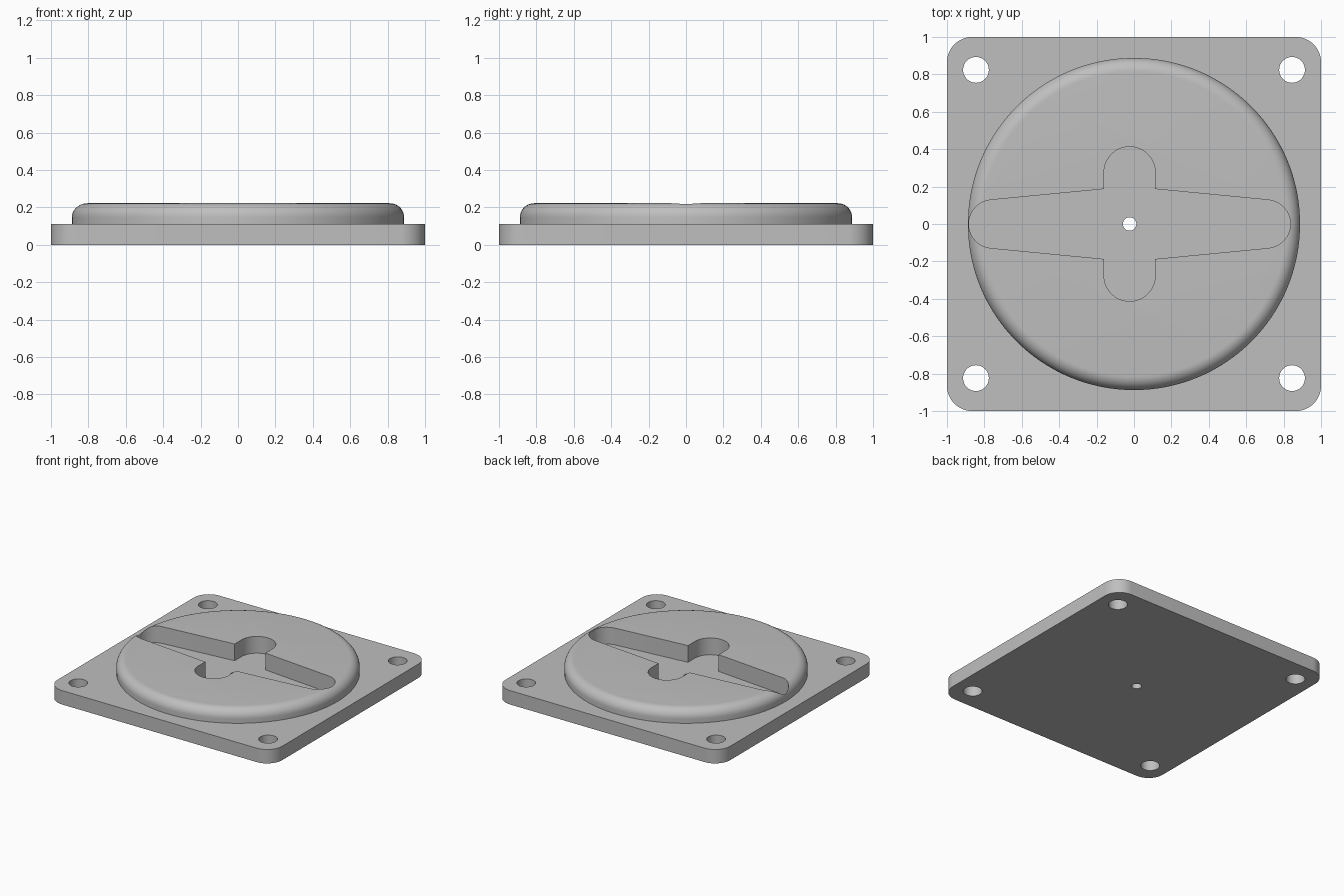
import bpy
import bmesh
from math import sin, cos, pi, radians

cube = bpy.data.objects.get("Cube")
if cube:
    bpy.data.objects.remove(cube, do_unlink=True)

PLATE_TOP, DISC_TOP, SLOT_FLOOR = 0.112, 0.222, 0.087
SLOT_X = -0.0235

grey = bpy.data.materials.new("plain grey")
grey.use_nodes = True
colour = (0.52, 0.52, 0.52, 1)
grey.diffuse_color = colour
grey.node_tree.nodes["Principled BSDF"].inputs["Base Color"].default_value = colour


def arc(cx, cy, r, start, end, steps=16):
    angles = [radians(start + (end - start) * i / steps) for i in range(steps + 1)]
    return [(cx + r * cos(a), cy + r * sin(a)) for a in angles]


def finish(name, bm):
    bmesh.ops.recalc_face_normals(bm, faces=bm.faces)
    mesh = bpy.data.meshes.new(name)
    bm.to_mesh(mesh)
    bm.free()
    mesh.materials.append(grey)
    obj = bpy.data.objects.new(name, mesh)
    bpy.context.collection.objects.link(obj)
    return obj


def prism(name, outline, z0, z1):
    bm = bmesh.new()
    face = bm.faces.new([bm.verts.new((x, y, z0)) for x, y in outline])
    top = bmesh.ops.extrude_face_region(bm, geom=[face])
    verts = [v for v in top["geom"] if isinstance(v, bmesh.types.BMVert)]
    bmesh.ops.translate(bm, verts=verts, vec=(0, 0, z1 - z0))
    return finish(name, bm)


def lathe(name, profile, steps=128):
    bm = bmesh.new()
    rings = [[bm.verts.new((r * cos(2 * pi * i / steps), r * sin(2 * pi * i / steps), z))
              for i in range(steps)] for r, z in profile]
    for low, high in zip(rings, rings[1:]):
        for i in range(steps):
            j = (i + 1) % steps
            bm.faces.new((low[i], low[j], high[j], high[i]))
    bm.faces.new(rings[0])
    bm.faces.new(rings[-1])
    return finish(name, bm)


def combine(body, other, operation):
    mod = body.modifiers.new(other.name, "BOOLEAN")
    mod.operation, mod.solver, mod.object = operation, "EXACT", other
    other.hide_render = True
    bpy.context.view_layer.objects.active = body
    bpy.ops.object.modifier_apply(modifier=mod.name)
    bpy.data.objects.remove(other, do_unlink=True)


# Square plate with rounded corners
corner = 0.135
c = 1 - corner
outline = []
for i, (sx, sy) in enumerate([(1, 1), (-1, 1), (-1, -1), (1, -1)]):
    outline += arc(sx * c, sy * c, corner, 90 * i, 90 * i + 90, 12)
body = prism("mounting_plate", outline, 0, PLATE_TOP)

# Raised disc with a rounded rim, fused to the plate
rim = 0.075
disc = lathe("raised_disc", [(0.888, 0.05)] + arc(0.888 - rim, DISC_TOP - rim, rim, 0, 90, 10))
combine(body, disc, "UNION")

# Cross-shaped pocket: tapered long arm and straight short arm
half_width, shoulder, taper = 0.137, 0.187, 84.4
pocket = []
for turn, sign in ((0, 1), (180, -1)):
    pocket += arc(sign * 0.731, 0, 0.129, turn - taper, turn + taper, 20)
    pocket.append((sign * half_width, sign * shoulder))
    pocket += arc(0, sign * 0.276, half_width, turn, turn + 180, 24)
    pocket.append((-sign * half_width, sign * shoulder))
pocket = [(x + SLOT_X, y) for x, y in pocket]
combine(body, prism("pocket_cutter", pocket, SLOT_FLOOR, 0.4), "DIFFERENCE")

# Four screw holes and the small centre hole
holes = [(sx * 0.845, sy * 0.824, 0.069) for sx in (-1, 1) for sy in (-1, 1)]
for x, y, r in holes + [(SLOT_X, 0, 0.036)]:
    ring = arc(x, y, r, 0, 360, 32)[:-1]
    combine(body, prism("hole_cutter", ring, -0.1, 0.4), "DIFFERENCE")

# Smooth curves, sharp edges
bpy.ops.object.select_all(action="DESELECT")
body.select_set(True)
bpy.context.view_layer.objects.active = body
bpy.ops.object.shade_smooth_by_angle(angle=radians(30))
